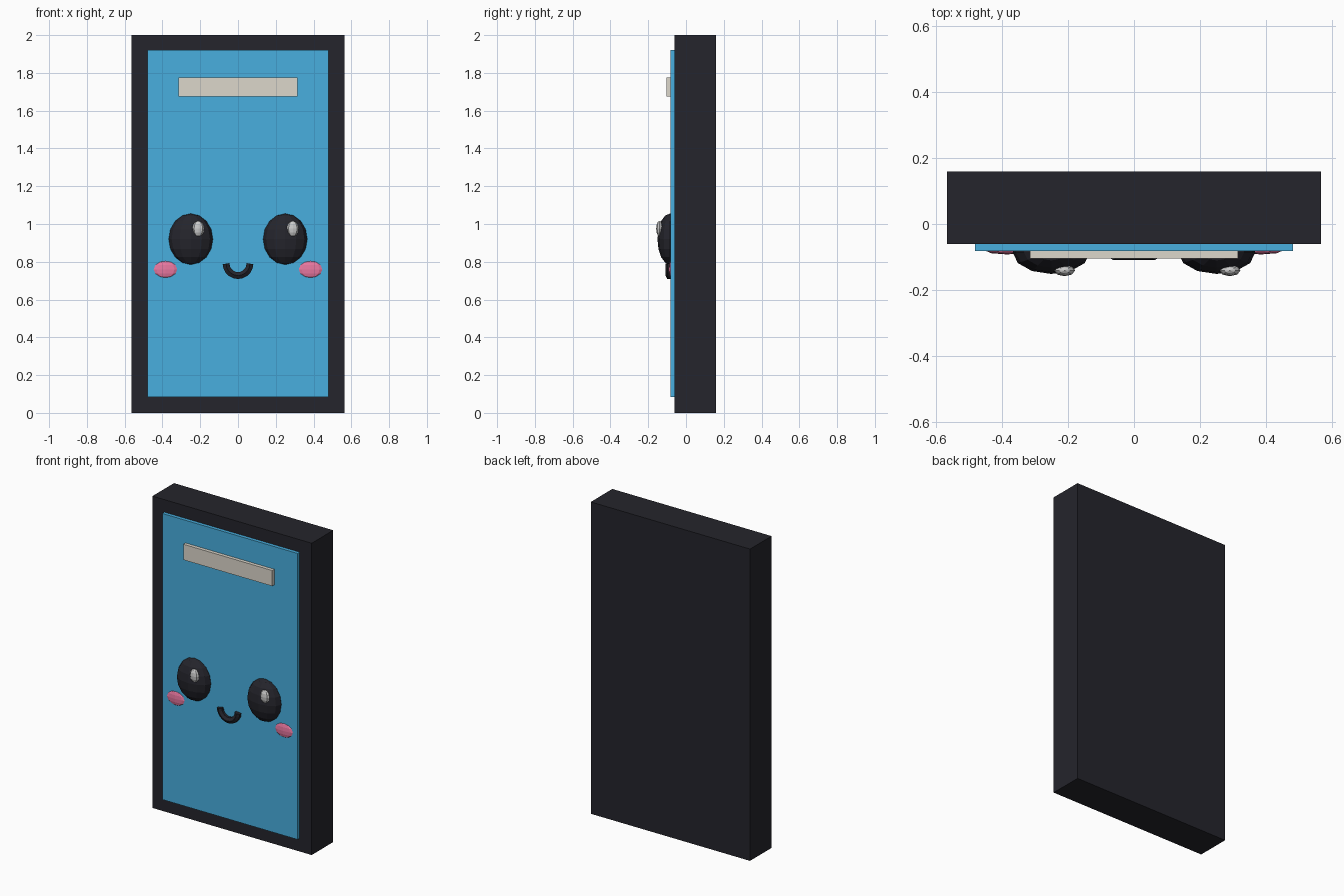
import bpy, math
from mathutils import Vector

if "Cube" in bpy.data.objects:
    bpy.data.objects.remove(bpy.data.objects["Cube"])


def material(name, rgb):
    m = bpy.data.materials.new(name)
    m.diffuse_color = (*rgb, 1)
    m.use_nodes = True
    m.node_tree.nodes["Principled BSDF"].inputs["Base Color"].default_value = m.diffuse_color
    return m


DARK = material("dark", (0.018, 0.018, 0.025))
BLUE = material("blue", (0.065, 0.43, 0.74))
CREAM = material("cream", (0.72, 0.68, 0.60))
PINK = material("pink", (0.83, 0.19, 0.36))
WHITE = material("white", (0.8, 0.8, 0.8))


def finish(name, mat):
    o = bpy.context.object
    o.name = name
    o.data.materials.append(mat)
    return o


def box(name, lo, hi, mat):
    lo, hi = Vector(lo), Vector(hi)
    bpy.ops.mesh.primitive_cube_add(size=1, location=(lo + hi) / 2)
    o = finish(name, mat)
    o.scale = hi - lo


def ball(name, loc, radii, segments, rings, mat):
    bpy.ops.mesh.primitive_uv_sphere_add(segments=segments, ring_count=rings, location=loc)
    o = finish(name, mat)
    o.scale = radii


# Case, raised screen and speaker bar
box("case", (-0.565, -0.06, 0), (0.565, 0.158, 2), DARK)
box("screen", (-0.48, -0.082, 0.085), (0.48, -0.06, 1.92), BLUE)
box("speaker_bar", (-0.315, -0.104, 1.675), (0.315, -0.08, 1.775), CREAM)

# Eyes, highlights (same side on both eyes) and cheeks
for side, s in (("left", -1), ("right", 1)):
    ball(side + "_eye", (0.25 * s, -0.085, 0.92), (0.117, 0.066, 0.135), 12, 8, DARK)
    ball(side + "_highlight", (0.25 * s + 0.04, -0.14, 0.975), (0.032, 0.018, 0.042), 8, 6, WHITE)
    ball(side + "_cheek", (0.384 * s, -0.08, 0.76), (0.067, 0.012, 0.045), 8, 6, PINK)

# Smile: lower half ring swept along an arc
curve = bpy.data.curves.new("smile", "CURVE")
curve.dimensions = "3D"
curve.bevel_depth = 0.021
curve.bevel_resolution = 1
curve.use_fill_caps = True
spline = curve.splines.new("POLY")
steps = 10
spline.points.add(steps)
for i, p in enumerate(spline.points):
    a = math.pi + math.pi * i / steps
    p.co = (0.063 * math.cos(a), -0.088, 0.79 + 0.063 * math.sin(a), 1)
    p.radius = 1
spline.use_smooth = False
smile = bpy.data.objects.new("smile", curve)
bpy.context.collection.objects.link(smile)
curve.materials.append(DARK)
